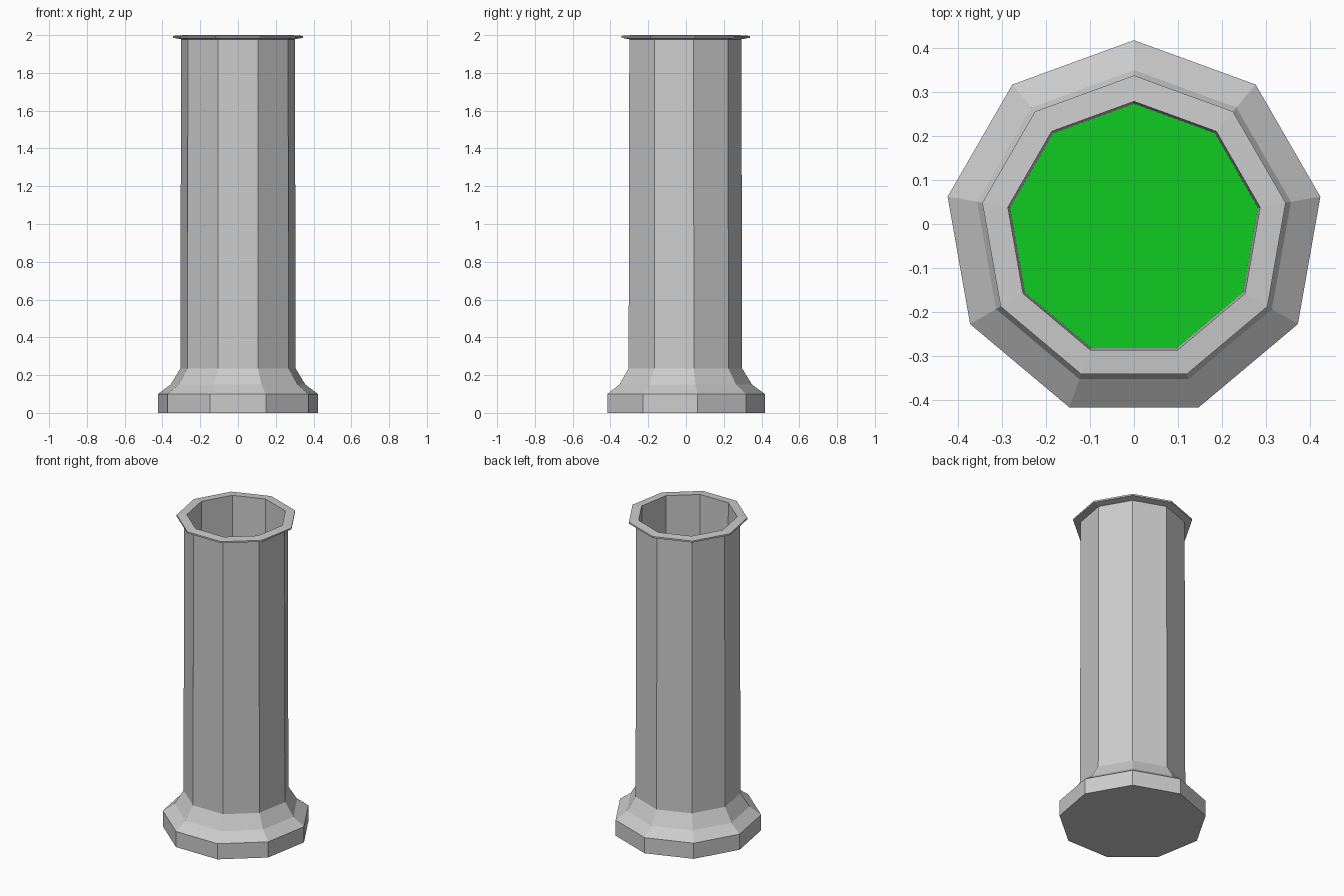
import bpy, bmesh
from math import sin, cos, pi

if "Cube" in bpy.data.objects:
    bpy.data.objects.remove(bpy.data.objects["Cube"])

SIDES = 9
CENTRE_Y = -0.0125  # a nonagon's bounding box is off its centre


def ring(bm, radius, z):
    return [bm.verts.new((radius * sin(2 * pi * i / SIDES),
                          CENTRE_Y + radius * cos(2 * pi * i / SIDES), z))
            for i in range(SIDES)]


def lathe(name, profile, cap_start=False, closed=False):
    """Nine-sided solid from (radius, z) points running up the outside."""
    bm = bmesh.new()
    rings = [ring(bm, r, z) for r, z in profile]
    pairs = list(zip(rings, rings[1:]))
    if closed:
        pairs.append((rings[-1], rings[0]))
    for a, b in pairs:
        for i in range(SIDES):
            j = (i + 1) % SIDES
            bm.faces.new((a[j], a[i], b[i], b[j]))
    if cap_start:
        bm.faces.new(rings[0])
    mesh = bpy.data.meshes.new(name)
    bm.to_mesh(mesh)
    bm.free()
    obj = bpy.data.objects.new(name, mesh)
    bpy.context.collection.objects.link(obj)
    return obj


LIQUID_Z = 1.45

# Foot, flare, shaft, thin rim and inner wall in one continuous skin
lathe("pipe", [
    (0.43, 0.0), (0.43, 0.10), (0.362, 0.15), (0.31, 0.235),
    (0.306, 1.978), (0.350, 1.986), (0.350, 1.996),
    (0.291, 2.0), (0.286, LIQUID_Z),
], cap_start=True)

# Green surface inside the pipe
bm = bmesh.new()
face = bm.faces.new(ring(bm, 0.286, LIQUID_Z))
face.normal_update()
if face.normal.z < 0:
    face.normal_flip()
mesh = bpy.data.meshes.new("green_surface")
bm.to_mesh(mesh)
bm.free()
green = bpy.data.materials.new("green")
green.diffuse_color = (0.005, 0.6, 0.015, 1)
green.use_nodes = True
green.node_tree.nodes["Principled BSDF"].inputs["Base Color"].default_value = green.diffuse_color
mesh.materials.append(green)
bpy.context.collection.objects.link(bpy.data.objects.new("green_surface", mesh))
